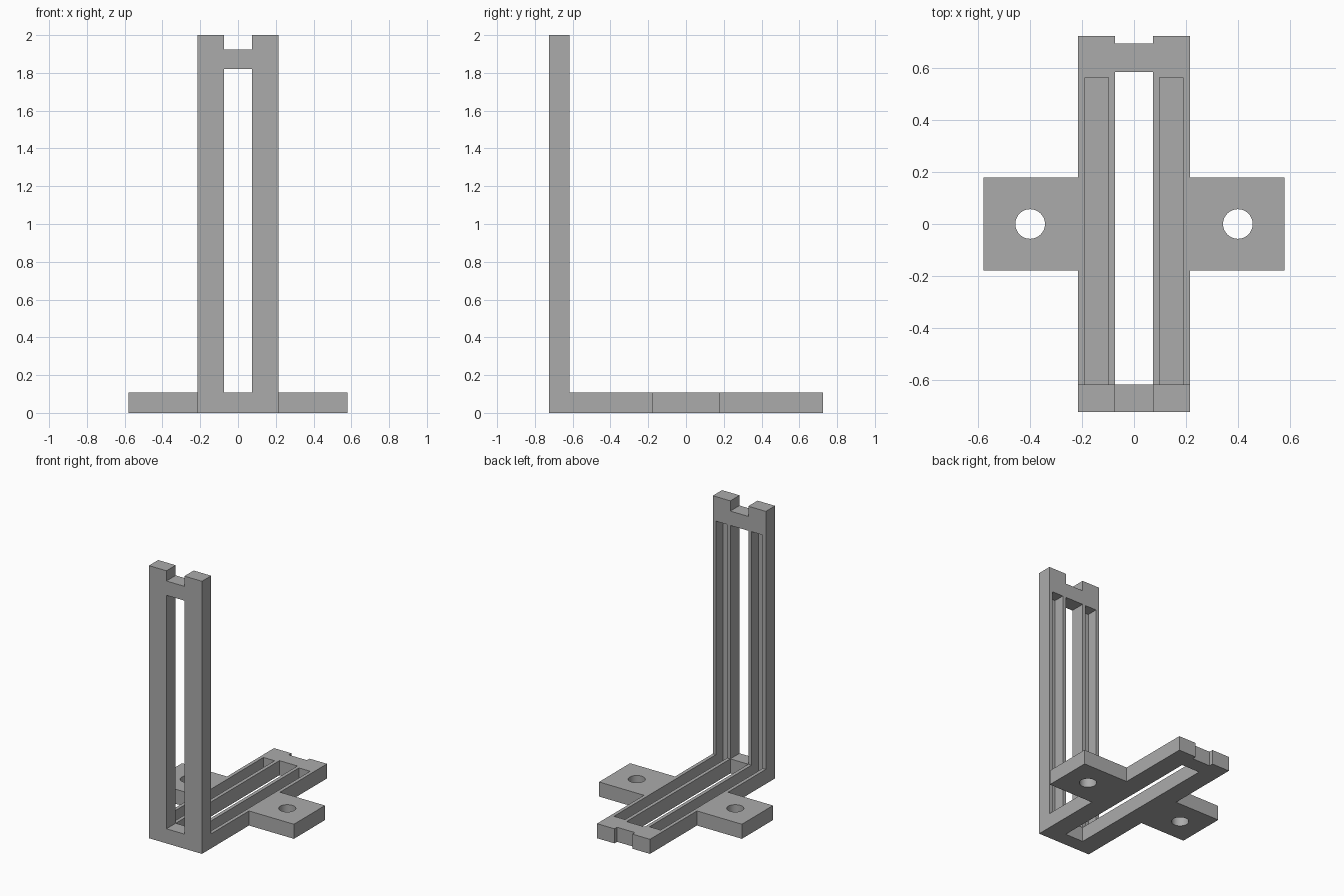
import bpy, bmesh, math
from mathutils import Matrix, Vector

cube = bpy.data.objects.get("Cube")
if cube:
    bpy.data.objects.remove(cube, do_unlink=True)

grey = bpy.data.materials.new("plain grey")
grey.use_nodes = True
colour = (0.41, 0.41, 0.41, 1)
grey.diffuse_color = colour
grey.node_tree.nodes["Principled BSDF"].inputs["Base Color"].default_value = colour

# Main sizes
HALF_W, HALF_L, HEIGHT, THICK, SKIN = 0.215, 0.725, 2.0, 0.107, 0.027
INNER = THICK - HALF_L          # back face of the upright
SLOT = 0.073                    # half width of the central slots
OUT = 0.1                       # overshoot of cutters


def finish(name, bm, helper):
    bmesh.ops.recalc_face_normals(bm, faces=bm.faces)
    mesh = bpy.data.meshes.new(name)
    bm.to_mesh(mesh)
    bm.free()
    mesh.materials.append(grey)
    obj = bpy.data.objects.new(name, mesh)
    bpy.context.collection.objects.link(obj)
    if helper:
        obj.hide_render = True
        obj.hide_set(True)
        obj.display_type = 'WIRE'
    return obj


def box(name, x0, x1, y0, y1, z0, z1, helper=True):
    lo, hi = Vector((x0, y0, z0)), Vector((x1, y1, z1))
    bm = bmesh.new()
    bmesh.ops.create_cube(bm, size=1, matrix=Matrix.Translation((lo + hi) / 2)
                          @ Matrix.Diagonal((*(hi - lo), 1)))
    return finish(name, bm, helper)


def side_profile(name, points, x0, x1, helper=True):
    """Extrude a (y, z) outline from x0 to x1."""
    bm = bmesh.new()
    face = bm.faces.new([bm.verts.new((x0, y, z)) for y, z in points])
    new = bmesh.ops.extrude_face_region(bm, geom=[face])["geom"]
    bmesh.ops.translate(bm, vec=(x1 - x0, 0, 0),
                        verts=[v for v in new if isinstance(v, bmesh.types.BMVert)])
    return finish(name, bm, helper)


def cylinder(name, x, radius):
    bm = bmesh.new()
    bmesh.ops.create_cone(bm, cap_ends=True, segments=48, radius1=radius,
                          radius2=radius, depth=1, matrix=Matrix.Translation((x, 0, 0)))
    return finish(name, bm, True)


# L-shaped body
bracket = side_profile("angle_bracket", [
    (-HALF_L, 0), (HALF_L, 0), (HALF_L, THICK),
    (INNER, THICK), (INNER, HEIGHT), (-HALF_L, HEIGHT)], -HALF_W, HALF_W, False)


def combine(tool, operation='DIFFERENCE'):
    mod = bracket.modifiers.new(tool.name, 'BOOLEAN')
    mod.operation = operation
    mod.solver = 'EXACT'
    mod.object = tool


# Mounting ears on both sides of the base
combine(box("mounting_ears", -0.58, 0.58, -0.18, 0.18, 0, THICK), 'UNION')

# Central slots and end notches
combine(box("base_slot_cutter", -SLOT, SLOT, INNER, 0.585, -OUT, THICK + OUT))
combine(box("upright_slot_cutter", -SLOT, SLOT, -HALF_L - OUT, INNER + OUT, THICK, 1.82))
combine(box("base_notch_cutter", -SLOT, SLOT, 0.695, HALF_L + OUT, -OUT, THICK + OUT))
combine(box("upright_notch_cutter", -SLOT, SLOT, -HALF_L - OUT, INNER + OUT, 1.925, HEIGHT + OUT))

# Grooves running round the inner corner, and screw holes
for side, label in ((-1, "right"), (1, "left")):
    back = SKIN - HALF_L
    groove = [(back, SKIN), (0.565, SKIN), (0.565, THICK + OUT),
              (INNER + OUT, THICK + OUT), (INNER + OUT, 1.82), (back, 1.82)]
    combine(side_profile(label + "_groove_cutter", groove, side * 0.099, side * 0.189))
    combine(cylinder(label + "_screw_hole_cutter", side * 0.4, 0.057))

# Smooth hole walls, crisp edges elsewhere
bpy.ops.object.select_all(action='DESELECT')
bracket.select_set(True)
bpy.context.view_layer.objects.active = bracket
for mod in [m.name for m in bracket.modifiers]:
    bpy.ops.object.modifier_apply(modifier=mod)
bpy.ops.object.shade_smooth_by_angle(angle=math.radians(30))
